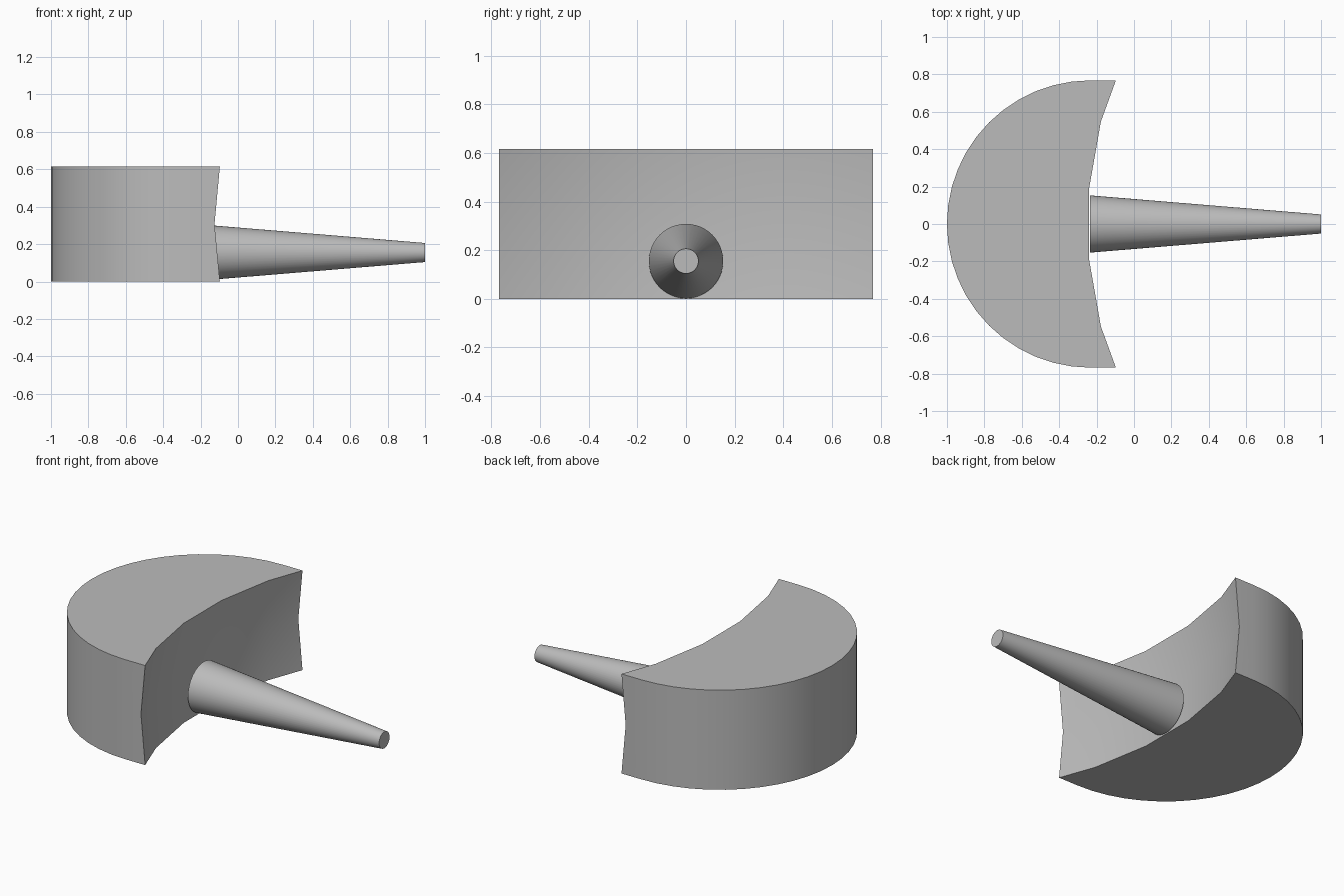
import bpy
import bmesh
import math
from mathutils import Matrix

cube = bpy.data.objects.get("Cube")
if cube:
    bpy.data.objects.remove(cube, do_unlink=True)

grey = bpy.data.materials.new("plain grey")
grey.use_nodes = True
grey.diffuse_color = (0.5, 0.5, 0.5, 1)
grey.node_tree.nodes["Principled BSDF"].inputs["Base Color"].default_value = (0.5, 0.5, 0.5, 1)

HEIGHT = 0.615
RADIUS = 0.768
CENTRE_X = RADIUS - 1


def make_object(name, bm):
    bmesh.ops.recalc_face_normals(bm, faces=bm.faces)
    mesh = bpy.data.meshes.new(name)
    bm.to_mesh(mesh)
    bm.free()
    mesh.materials.append(grey)
    obj = bpy.data.objects.new(name, mesh)
    bpy.context.collection.objects.link(obj)
    return obj


def activate(obj):
    bpy.ops.object.select_all(action="DESELECT")
    obj.select_set(True)
    bpy.context.view_layer.objects.active = obj


# Head: half disc with short straight sides, extruded upwards
bm = bmesh.new()
steps = 24
outline = [(0.2, RADIUS)]
for i in range(steps + 1):
    a = math.pi / 2 + math.pi * i / steps
    outline.append((CENTRE_X + RADIUS * math.cos(a), RADIUS * math.sin(a)))
outline.append((0.2, -RADIUS))
base = bm.faces.new([bm.verts.new((x, y, 0)) for x, y in outline])
top = bmesh.ops.extrude_face_region(bm, geom=[base])["geom"]
bmesh.ops.translate(bm, vec=(0, 0, HEIGHT),
                    verts=[v for v in top if isinstance(v, bmesh.types.BMVert)])
head = make_object("head", bm)

# Large sphere that hollows the inner side of the head
bm = bmesh.new()
bmesh.ops.create_uvsphere(
    bm, u_segments=36, v_segments=18, radius=2.146,
    matrix=Matrix.Translation((1.87, 0, HEIGHT / 2)) @ Matrix.Rotation(math.radians(5), 4, "Z"))
cutter = make_object("hollow_cutter", bm)
cutter.hide_render = True

cut = head.modifiers.new("hollow", "BOOLEAN")
cut.operation = "DIFFERENCE"
cut.solver = "EXACT"
cut.object = cutter
activate(head)
bpy.ops.object.modifier_apply(modifier=cut.name)
bpy.data.objects.remove(cutter, do_unlink=True)

# Handle: tapered rod pointing to the left
bm = bmesh.new()
start, end = -0.235, 1.0
bmesh.ops.create_cone(
    bm, cap_ends=True, segments=48, radius1=0.153, radius2=0.051, depth=end - start,
    matrix=Matrix.Translation(((start + end) / 2, 0, 0.155)) @ Matrix.Rotation(math.pi / 2, 4, "Y"))
handle = make_object("handle", bm)

# Smooth round sides, sharp rims
for obj in (head, handle):
    activate(obj)
    bpy.ops.object.shade_smooth_by_angle(angle=math.radians(30))
